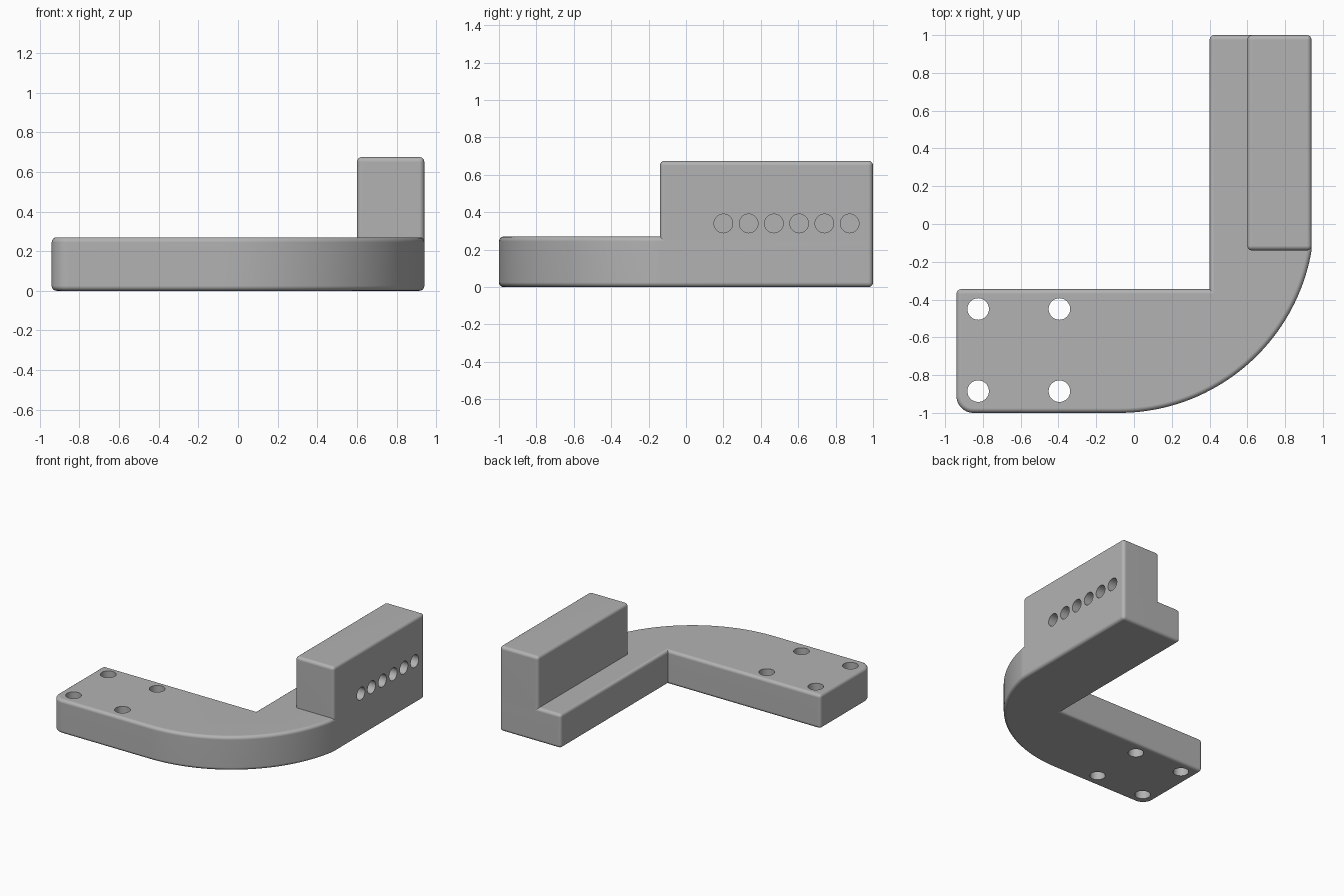
import bpy, bmesh, math
from mathutils import Vector, Matrix

cube = bpy.data.objects.get("Cube")
if cube:
    bpy.data.objects.remove(cube, do_unlink=True)

BASE_TOP = 0.27
ROUND = 0.025

grey = bpy.data.materials.new("plain grey")
grey.use_nodes = True
colour = (0.448, 0.448, 0.448, 1)
grey.diffuse_color = colour
grey.node_tree.nodes["Principled BSDF"].inputs["Base Color"].default_value = colour


def arc(cx, cy, radius, start, end, steps):
    """Points along a circular arc, angles in degrees."""
    angles = [math.radians(start + (end - start) * i / steps) for i in range(steps + 1)]
    return [(cx + radius * math.cos(a), cy + radius * math.sin(a)) for a in angles]


def add_object(name, bm):
    bmesh.ops.recalc_face_normals(bm, faces=bm.faces)
    mesh = bpy.data.meshes.new(name)
    bm.to_mesh(mesh)
    bm.free()
    mesh.materials.append(grey)
    obj = bpy.data.objects.new(name, mesh)
    bpy.context.collection.objects.link(obj)
    return obj


def rounded_prism(name, outline, bottom, top, keep_bottom):
    """Extrude an outline and round its sharp convex edges."""
    bm = bmesh.new()
    face = bm.faces.new([bm.verts.new((x, y, bottom)) for x, y in outline])
    new = bmesh.ops.extrude_face_region(bm, geom=[face])["geom"]
    verts = [v for v in new if isinstance(v, bmesh.types.BMVert)]
    bmesh.ops.translate(bm, verts=verts, vec=(0, 0, top - bottom))
    bmesh.ops.recalc_face_normals(bm, faces=bm.faces)
    edges = [e for e in bm.edges if e.calc_face_angle_signed() > math.radians(40)
             and not (keep_bottom and all(v.co.z < bottom + 0.001 for v in e.verts))]
    bmesh.ops.bevel(bm, geom=edges, offset=ROUND, offset_type='OFFSET',
                    segments=4, profile=0.5, affect='EDGES', clamp_overlap=False)
    return add_object(name, bm)


def drill(obj, centres, radius, depth, axis):
    """Cut round holes, each centred on a point and running along an axis."""
    bm = bmesh.new()
    turn = Vector((0, 0, 1)).rotation_difference(Vector(axis)).to_matrix().to_4x4()
    for centre in centres:
        bmesh.ops.create_cone(bm, cap_ends=True, segments=32, radius1=radius,
                              radius2=radius, depth=depth,
                              matrix=Matrix.Translation(centre) @ turn)
    cutter = add_object("hole_cutter", bm)
    cutter.hide_render = True
    mod = obj.modifiers.new("holes", 'BOOLEAN')
    mod.operation = 'DIFFERENCE'
    mod.solver = 'EXACT'
    mod.object = cutter
    bpy.context.view_layer.objects.active = obj
    bpy.ops.object.modifier_apply(modifier=mod.name)
    bpy.data.objects.remove(cutter, do_unlink=True)


def finish(obj):
    bpy.ops.object.select_all(action='DESELECT')
    obj.select_set(True)
    bpy.context.view_layer.objects.active = obj
    bpy.ops.object.shade_smooth_by_angle(angle=math.radians(32))
    mod = obj.modifiers.new("clean_shading", 'WEIGHTED_NORMAL')
    mod.keep_sharp = True


# Curved L-shaped base plate with one rounded outer corner
outline = [(0.94, 1), (0.40, 1), (0.40, -0.345), (-0.94, -0.345)]
outline += arc(-0.85, -0.91, 0.09, 180, 270, 10)
outline += arc(-0.08, 0.035, 1.035, 270, 350.3, 40)[:-1] + [(0.94, -0.14)]
base = rounded_prism("base_plate", outline, 0, BASE_TOP, False)
drill(base, [(x, y, BASE_TOP / 2) for x in (-0.825, -0.395) for y in (-0.45, -0.885)],
      0.057, 1, (0, 0, 1))
finish(base)

# Upright block flush with the outer side, with a row of blind holes
block = rounded_prism("upright_block", [(0.60, -0.14), (0.94, -0.14), (0.94, 1), (0.60, 1)],
                      BASE_TOP - ROUND - 0.005, 0.675, True)
drill(block, [(0.94, 0.20 + 0.135 * i, 0.34) for i in range(6)], 0.05, 0.4, (1, 0, 0))
finish(block)
